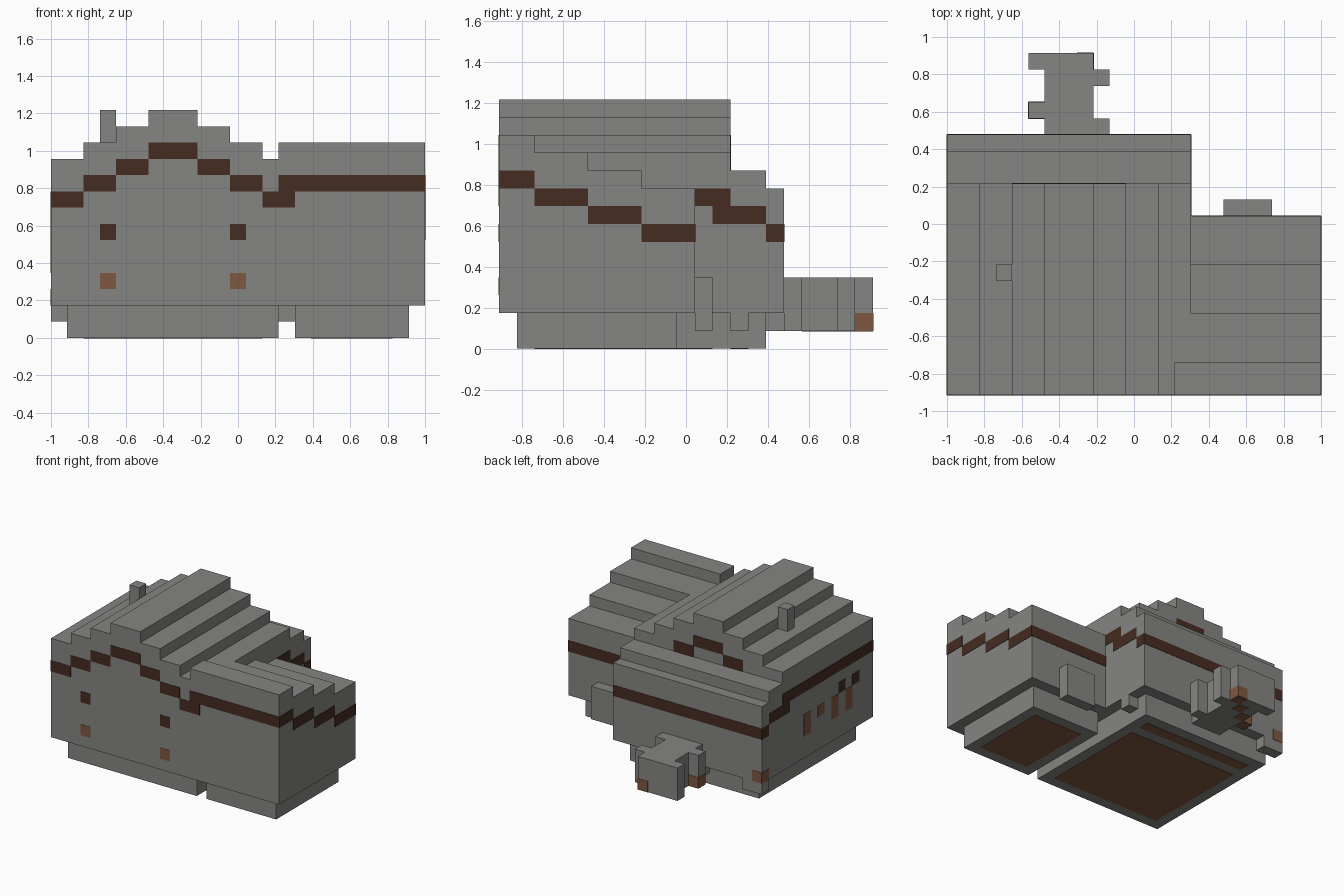
import bpy
import bmesh

default_cube = bpy.data.objects.get("Cube")
if default_cube:
    bpy.data.objects.remove(default_cube, do_unlink=True)

# Block grid: one block is a 23rd of the total length
UNIT = 2 / 23
ORIGIN = (-1.0, -10.5 * UNIT, 0.0)
PLATE = 0.03  # half thickness of painted plates, in blocks


def make_material(name, color):
    material = bpy.data.materials.new(name)
    material.use_nodes = True
    material.diffuse_color = (*color, 1)
    shader = next(n for n in material.node_tree.nodes if n.type == 'BSDF_PRINCIPLED')
    shader.inputs["Base Color"].default_value = (*color, 1)
    shader.inputs["Roughness"].default_value = 0.9
    return material


stone = make_material("stone grey", (0.235, 0.235, 0.229))
dark_brown = make_material("dark brown", (0.061, 0.025, 0.016))
light_brown = make_material("light brown", (0.205, 0.098, 0.051))


def to_world(point):
    return [o + UNIT * p for o, p in zip(ORIGIN, point)]


def finish(name, bm, material):
    bmesh.ops.recalc_face_normals(bm, faces=bm.faces)
    mesh = bpy.data.meshes.new(name)
    bm.to_mesh(mesh)
    bm.free()
    mesh.materials.append(material)
    obj = bpy.data.objects.new(name, mesh)
    bpy.context.collection.objects.link(obj)
    return obj


def extrude_outline(bm, outline, axis, start, end):
    """Sweep a 2D outline along the given axis between two grid positions."""
    def place(p, along):
        point = list(p)
        point.insert(axis, along)
        return to_world(point)
    face = bm.faces.new([bm.verts.new(place(p, start)) for p in outline])
    swept = bmesh.ops.extrude_face_region(bm, geom=[face])
    shift = [0, 0, 0]
    shift[axis] = (end - start) * UNIT
    moved = [g for g in swept["geom"] if isinstance(g, bmesh.types.BMVert)]
    bmesh.ops.translate(bm, verts=moved, vec=shift)


def rectangle(a, b, c, d):
    return [(a, c), (b, c), (b, d), (a, d)]


def stepped(name, steps, axis, start, end, bottom=2):
    """Solid whose top follows (from, to, height) steps."""
    outline = [(steps[0][0], bottom)]
    for a, b, height in steps:
        outline += [(a, height), (b, height)]
    outline.append((steps[-1][1], bottom))
    bm = bmesh.new()
    extrude_outline(bm, outline, axis, start, end)
    return finish(name, bm, stone)


def block(name, x, y, z):
    bm = bmesh.new()
    extrude_outline(bm, rectangle(*x, *y), 2, *z)
    return finish(name, bm, stone)


def paint(name, material, axis, level, areas):
    """Thin plates on the plane at the given level."""
    bm = bmesh.new()
    for area in areas:
        extrude_outline(bm, rectangle(*area), axis, level - PLATE, level + PLATE)
    return finish(name, bm, material)


# Main hall with gable roof, rear lean-to and side wing
gable = [(0, 2, 11), (2, 4, 12), (4, 6, 13), (6, 9, 14),
         (9, 11, 13), (11, 13, 12), (13, 15, 11)]
lean_to = [(13, 15, 10), (15, 16, 9)]
wing = [(0, 2, 12), (2, 5, 11), (5, 8, 10), (8, 11, 9)]
stepped("main_hall", gable, 1, 0, 13)
stepped("rear_lean_to", lean_to, 0, 0, 15)
stepped("side_wing", wing, 0, 15, 23)
block("wing_roof_end", (14, 15), (0, 2), (11, 12))
block("chimney", (3, 4), (7, 8), (12, 14))

# Foundations and low blocks
block("hall_foundation", (1, 14), (1, 15), (0, 2))
block("wing_foundation", (15, 22), (1, 10), (0, 2))
block("wing_rear_step", (17, 20), (11, 12), (1, 4))
block("corner_foot", (0, 2), (15, 16), (1, 2))
block("side_foot", (14, 15), (13, 14), (1, 2))

# Rear porch with staggered side posts
block("porch", (6, 9), (15, 21), (1, 4))
for x, y in [(5, 20), (5, 17), (9, 19), (9, 16)]:
    block("porch_post", (x, x + 1), (y, y + 1), (1, 4))

# Dark trim follows the roof steps, a fixed drop below them
gable_trim = [(a, b, h - 3, h - 2) for a, b, h in gable]
wing_trim = [(a, b, h - 3, h - 2) for a, b, h in wing]
lean_trim = [(12, 15, 7, 8), (15, 16, 6, 7)]
eyes = [(3, 4), (11, 12)]
paint("front_trim", dark_brown, 1, 0, gable_trim + [(14, 23, 9, 10)])
paint("front_windows", dark_brown, 1, 0, [(a, b, 6, 7) for a, b in eyes])
paint("front_lower_windows", light_brown, 1, 0, [(a, b, 3, 4) for a, b in eyes])
paint("rear_gable_trim", dark_brown, 1, 13, gable_trim[2:5])
paint("lean_to_rear_trim", dark_brown, 1, 16, [(0, 15, 6, 7)])
paint("wing_end_trim", dark_brown, 0, 23, wing_trim)
paint("wing_rear_trim", dark_brown, 1, 11, [(15, 23, 6, 7)])
paint("hall_inner_trim", dark_brown, 0, 15, [(11, 13, 8, 9)] + lean_trim)
paint("hall_outer_trim", dark_brown, 0, 0, [(0, 13, 8, 9)] + lean_trim)

# Windows on the outer side wall
paint("side_windows", light_brown, 0, 0,
      [(y, y + 1, 4, 6) for y in (3, 5, 9)] + [(7, 8, 5, 6), (15, 16, 2, 3)])
paint("side_upper_windows", dark_brown, 0, 0, [(y, y + 1, 6, 7) for y in (2, 4)])
paint("rear_corner_patch", light_brown, 1, 16, [(0, 1, 2, 3)])

# Brown blocks running diagonally through the porch floor
paint("porch_floor_patches", light_brown, 2, 1,
      [(x, x + 1, x + 12, x + 13) for x in range(5, 9)])
paint("porch_end_patch", light_brown, 1, 21, [(8, 9, 1, 2)])
paint("porch_side_patch", light_brown, 0, 9, [(20, 21, 1, 2)])
paint("post_side_patch", light_brown, 0, 5, [(17, 18, 1, 2)])
for level in (17, 18):
    paint("post_end_patch", light_brown, 1, level, [(5, 6, 1, 2)])

# Floor panels under the foundations
paint("hall_floor_panels", light_brown, 2, 0, [(2, 13, 2, 12), (2, 13, 13, 14)])
paint("wing_floor_panel", light_brown, 2, 0, [(16, 21, 2, 9)])
